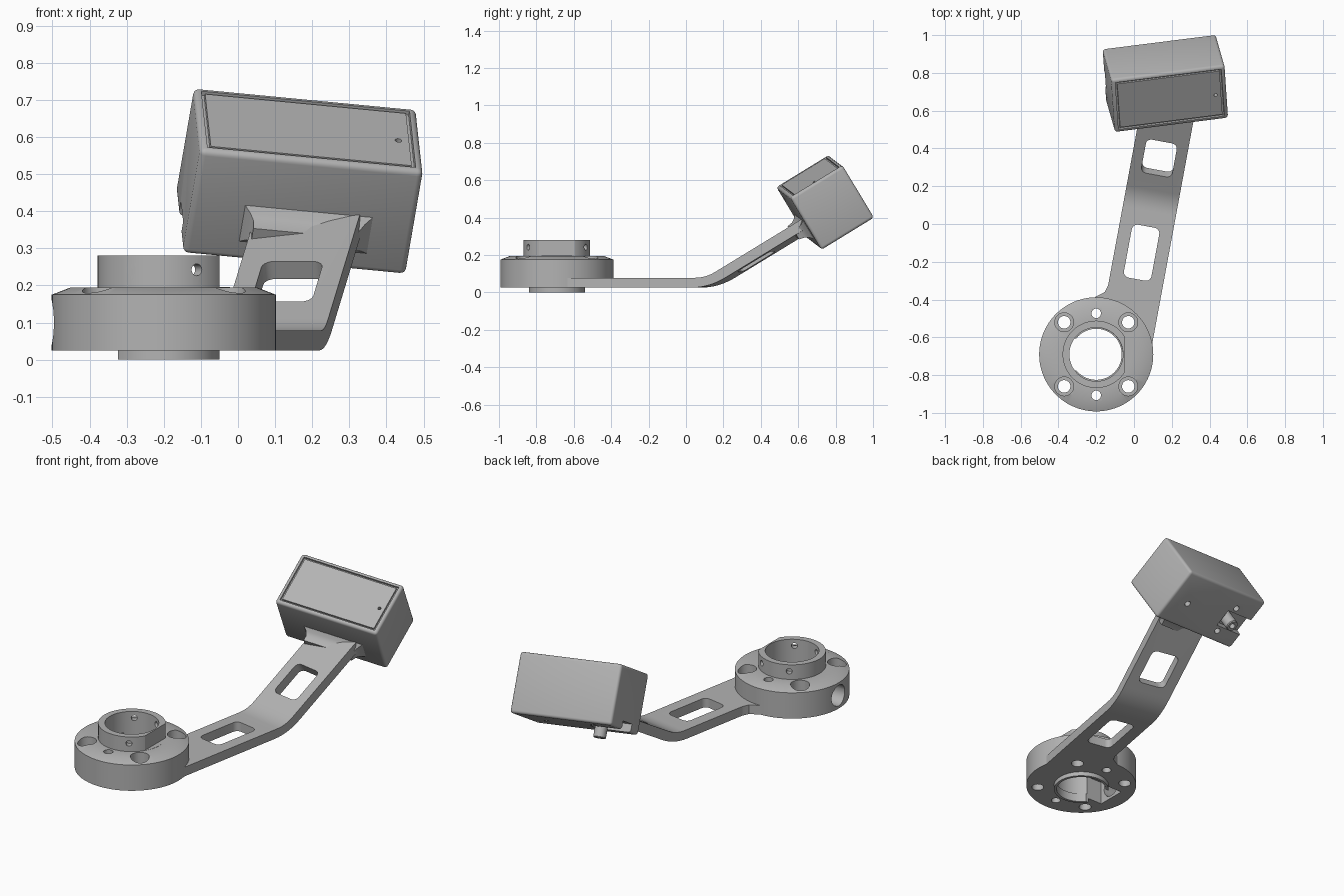
import bpy, bmesh, math
from mathutils import Matrix, Vector

cube = bpy.data.objects.get("Cube")
if cube:
    bpy.data.objects.remove(cube, do_unlink=True)

grey = bpy.data.materials.new("mid grey")
grey.use_nodes = True
grey.diffuse_color = (0.45, 0.45, 0.45, 1)
grey.node_tree.nodes["Principled BSDF"].inputs["Base Color"].default_value = (0.45, 0.45, 0.45, 1)

# Local frames of the base, arm and head
BASE = Matrix.Translation((-0.2, -0.69, 0))
ARM = Matrix.Translation((0.1, 0.17, 0)) @ Matrix.Rotation(math.radians(-10.5), 4, 'Z')
u = Vector((0.593, 0.075, -0.057)).normalized()
w = u.cross(Vector((-0.02, 0.277, 0.17))).normalized()
v = w.cross(u)
HEAD = Matrix.Translation((0.166, 0.744, 0.481)) @ Matrix((u, v, w)).transposed().to_4x4()


def finish(name, bm, frame):
    bmesh.ops.recalc_face_normals(bm, faces=bm.faces)
    bm.transform(frame)
    mesh = bpy.data.meshes.new(name)
    bm.to_mesh(mesh)
    bm.free()
    mesh.materials.append(grey)
    ob = bpy.data.objects.new(name, mesh)
    bpy.context.collection.objects.link(ob)
    return ob


def cylinder(name, frame, radius, z0, z1, segments=32):
    bm = bmesh.new()
    bmesh.ops.create_cone(bm, cap_ends=True, segments=segments, radius1=radius, radius2=radius,
                          depth=z1 - z0, matrix=Matrix.Translation((0, 0, (z0 + z1) / 2)))
    return finish(name, bm, frame)


def box(name, frame, low, high, corner=0):
    bm = bmesh.new()
    low, high = Vector(low), Vector(high)
    bmesh.ops.create_cube(bm, matrix=Matrix.Translation((low + high) / 2) @ Matrix.Diagonal((high - low).to_4d()))
    if corner:
        upright = [e for e in bm.edges if abs(e.verts[0].co.z - e.verts[1].co.z) > 1e-4]
        bmesh.ops.bevel(bm, geom=upright, offset=corner, segments=5, profile=0.5, affect='EDGES')
    return finish(name, bm, frame)


def prism(name, frame, points, depth):
    bm = bmesh.new()
    face = bm.faces.new([bm.verts.new(p) for p in points])
    top = bmesh.ops.extrude_face_region(bm, geom=[face])["geom"]
    bmesh.ops.translate(bm, vec=depth, verts=[g for g in top if isinstance(g, bmesh.types.BMVert)])
    return finish(name, bm, frame)


def revolve(name, frame, profile, steps=96):
    bm = bmesh.new()
    rings = []
    for i in range(steps):
        a = math.tau * i / steps
        rings.append([bm.verts.new((r * math.cos(a), r * math.sin(a), z)) for r, z in profile])
    for i in range(steps):
        a, b = rings[i], rings[(i + 1) % steps]
        for j in range(len(profile)):
            k = (j + 1) % len(profile)
            bm.faces.new((a[j], b[j], b[k], a[k]))
    return finish(name, bm, frame)


def cut(ob, cutters):
    for c in cutters:
        mod = ob.modifiers.new("cut", 'BOOLEAN')
        mod.operation, mod.object, mod.solver = 'DIFFERENCE', c, 'EXACT'
    bpy.context.view_layer.objects.active = ob
    for mod in list(ob.modifiers):
        bpy.ops.object.modifier_apply(modifier=mod.name)


def bend(p0, p1, p2, n=8):
    p0, p1, p2 = map(Vector, (p0, p1, p2))
    return [p0 * (1 - t) ** 2 + p1 * 2 * t * (1 - t) + p2 * t * t for t in (i / n for i in range(n + 1))]


# Round base with collar and lower spigot
base = revolve("base_flange", BASE, [(0.135, 0), (0.15, 0), (0.15, 0.025), (0.302, 0.025), (0.302, 0.175),
                                     (0.25, 0.195), (0.178, 0.195), (0.178, 0.28), (0.142, 0.28),
                                     (0.142, 0.05), (0.135, 0.05)])

# Screw holes, pin holes and bore shared by the base and arm
shared = [cylinder("bore_cutter", BASE, 0.141, 0.01, 0.4, 96)]
for i in range(4):
    spot = BASE @ Matrix.Rotation(math.radians(45 + 90 * i), 4, 'Z') @ Matrix.Translation((0.24, 0, 0))
    shared += [cylinder("screw_cutter", spot, 0.033, -0.1, 0.3), cylinder("counterbore_cutter", spot, 0.05, 0.12, 0.3)]
for side in (-1, 1):
    shared.append(cylinder("pin_cutter", BASE @ Matrix.Translation((0, 0.217 * side, 0)), 0.025, -0.1, 0.3))

# Cable entry, collar flat and set screw holes
own = [box("cable_pocket_cutter", BASE, (-0.215, -0.085, -0.05), (-0.1, 0.085, 0.16)),
       cylinder("cable_entry_cutter", BASE @ Matrix.Translation((0, 0, 0.1)) @ Matrix.Rotation(-math.pi / 2, 4, 'Y'),
                0.06, 0.2, 0.4),
       box("flat_cutter", BASE, (0.15, -0.3, 0.196), (0.4, 0.3, 0.4))]
for angle in (60, 120, 240, 300):
    spin = BASE @ Matrix.Rotation(math.radians(angle), 4, 'Z') @ Matrix.Translation((0, 0, 0.242))
    own.append(cylinder("set_screw_cutter", spin @ Matrix.Rotation(math.pi / 2, 4, 'Y'), 0.016, 0.1, 0.25, 16))
cut(base, shared[1:] + own)

# Bent arm with two windows
side = [(-0.87, 0.025), (-0.87, 0.078)]
side += bend((-0.1, 0.078), (-0.04, 0.078), (0.01, 0.108)) + [(0.54, 0.426), (0.54, 0.362)]
side += bend((0.07, 0.08), (-0.021, 0.025), (-0.12, 0.025))
arm = prism("arm", ARM, [(-0.143, t, z) for t, z in side], (0.286, 0, 0))
tilt = ARM @ Matrix.Translation((0, 0.195, 0.187)) @ Matrix.Rotation(math.radians(31), 4, 'X')
windows = [box("flat_window_cutter", ARM, (-0.074, -0.47, -0.1), (0.074, -0.185, 0.2), 0.03),
           box("sloped_window_cutter", tilt, (-0.083, -0.105, -0.1), (0.083, 0.105, 0.1), 0.03)]
cut(arm, shared + windows + own[:1])

# Concave web between base and arm
web = prism("arm_web", Matrix.Identity(4),
            [(x, y, 0.025) for x, y in [(-0.12, -0.26), (-0.135, -0.32), (-0.155, -0.36), (-0.21, -0.389),
                                        (-0.16, -0.45), (-0.08, -0.45)]], (0, 0, 0.053))

# Box head with rounded edges and a framed front panel
bm = bmesh.new()
bmesh.ops.create_cube(bm, matrix=Matrix.Diagonal((0.608, 0.33, 0.33, 1)))
bmesh.ops.bevel(bm, geom=bm.edges[:], offset=0.016, segments=4, profile=0.5, affect='EDGES')
panel = max(bm.faces, key=lambda f: f.calc_center_median().z)
for thickness, depth in ((0.004, 0), (0.001, -0.012), (0.008, 0), (0.001, 0.01)):
    bmesh.ops.inset_region(bm, faces=[panel], thickness=thickness, depth=depth, use_even_offset=True)
head = finish("head_box", bm, HEAD)

# Socket slot, back screw holes and indicator hole in the head
head_cuts = [box("slot_cutter", HEAD, (-0.4, -0.07, -0.3), (-0.11, 0.035, -0.12)),
             cylinder("indicator_cutter", HEAD @ Matrix.Translation((0.245, -0.01, 0)), 0.009, 0.13, 0.2, 16)]
for x, y in ((0.172, -0.02), (-0.15, 0.065), (-0.14, -0.1)):
    head_cuts.append(cylinder("back_hole_cutter", HEAD @ Matrix.Translation((x, y, 0)), 0.017, -0.3, -0.11, 20))
cut(head, head_cuts)

# Cable socket
socket = revolve("cable_socket", HEAD @ Matrix.Translation((-0.155, -0.018, 0)),
                 [(0.016, -0.11), (0.034, -0.11), (0.034, -0.215), (0.03, -0.22), (0.016, -0.22)], 32)

# Flared joint between arm and head
bm = bmesh.new()
rings = []
for y, x, wide, thick in ((-0.23, 0.003, 0.139, 0.026), (-0.2, 0.01, 0.144, 0.031),
                          (-0.18, 0.013, 0.156, 0.042), (-0.16, 0.016, 0.18, 0.062)):
    rings.append([bm.verts.new((x + sx * wide, y, -0.05 + sz * thick))
                  for sx, sz in ((-1, -1), (1, -1), (1, 1), (-1, 1))])
for a, b in zip(rings, rings[1:]):
    for i in range(4):
        bm.faces.new((a[i], a[(i + 1) % 4], b[(i + 1) % 4], b[i]))
bm.faces.new(rings[0])
bm.faces.new(rings[-1])
flare = finish("arm_flare", bm, HEAD)

# Remove cutters and shade the parts
for c in shared + own + windows + head_cuts:
    bpy.data.objects.remove(c, do_unlink=True)
bpy.ops.object.select_all(action='DESELECT')
for ob in (base, arm, web, head, socket, flare):
    ob.select_set(True)
bpy.context.view_layer.objects.active = base
bpy.ops.object.shade_smooth_by_angle(angle=math.radians(30))
